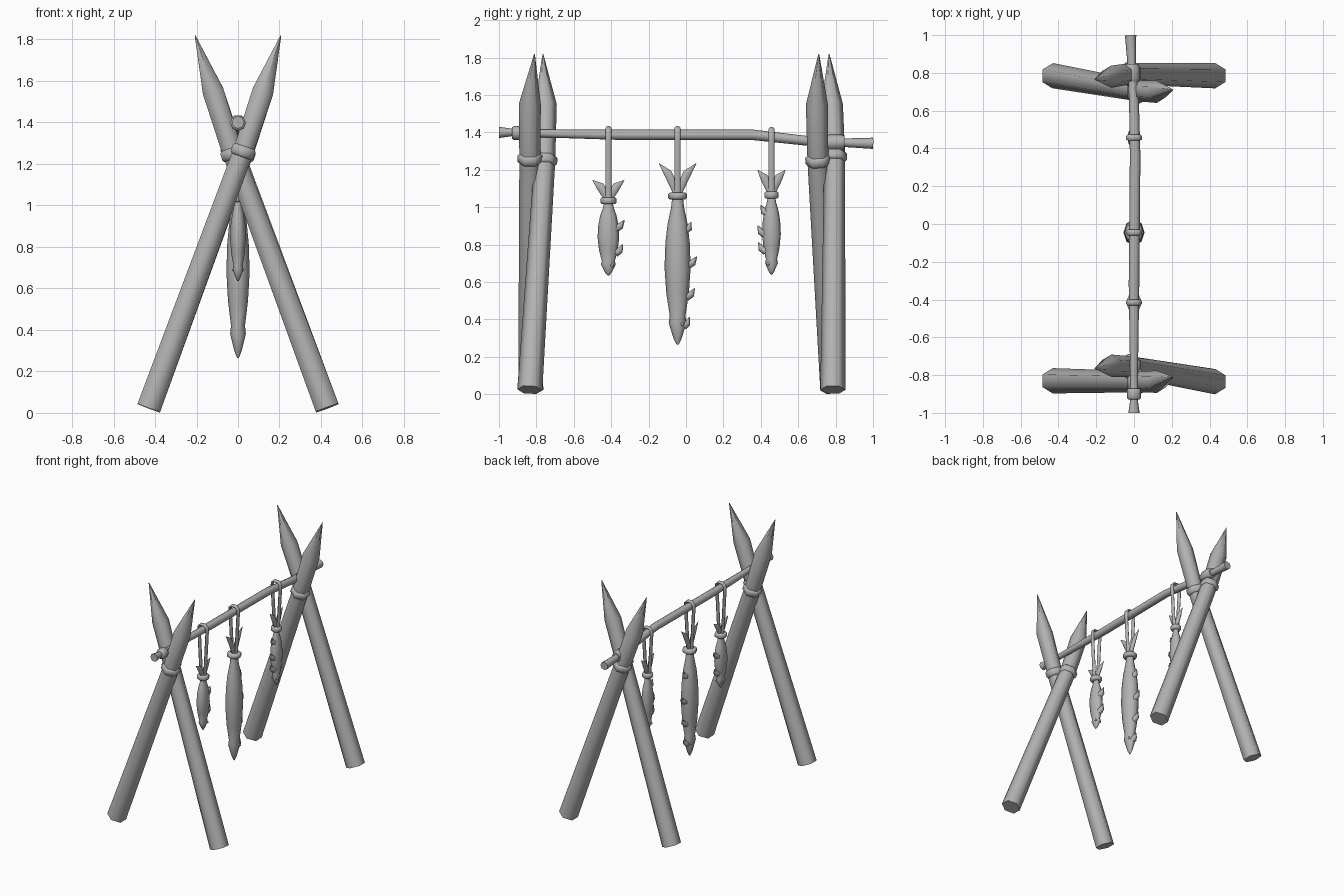
import bpy, bmesh, math
from mathutils import Vector

cube = bpy.data.objects.get("Cube")
if cube:
    bpy.data.objects.remove(cube, do_unlink=True)

mat = bpy.data.materials.new("plain_grey")
mat.use_nodes = True
GREY = (0.45, 0.45, 0.45, 1)
mat.diffuse_color = GREY
mat.node_tree.nodes["Principled BSDF"].inputs["Base Color"].default_value = GREY

X, Y = Vector((1, 0, 0)), Vector((0, 1, 0))


def finish(name, bm, angle=65):
    bmesh.ops.recalc_face_normals(bm, faces=bm.faces)
    mesh = bpy.data.meshes.new(name)
    bm.to_mesh(mesh)
    bm.free()
    mesh.materials.append(mat)
    obj = bpy.data.objects.new(name, mesh)
    bpy.context.collection.objects.link(obj)
    bpy.ops.object.select_all(action='DESELECT')
    obj.select_set(True)
    bpy.context.view_layer.objects.active = obj
    bpy.ops.object.shade_smooth_by_angle(angle=math.radians(angle))
    return obj


def loft(name, path, radii, sides, ref=Y, closed=False):
    """Sweep an ellipse along a path; each radius is (along ref, across ref)."""
    path = [Vector(p) for p in path]
    n = len(path)
    bm = bmesh.new()
    rings = []
    for i, p in enumerate(path):
        a = path[(i - 1) % n] if closed else path[max(i - 1, 0)]
        b = path[(i + 1) % n] if closed else path[min(i + 1, n - 1)]
        t = (b - a).normalized()
        u = (ref - t * ref.dot(t)).normalized()
        v = t.cross(u)
        ru, rv = radii[i] if isinstance(radii[i], tuple) else (radii[i], radii[i])
        rings.append([bm.verts.new(p + u * ru * math.cos(k * math.tau / sides)
                                   + v * rv * math.sin(k * math.tau / sides))
                      for k in range(sides)])
    for i in range(n if closed else n - 1):
        r, s = rings[i], rings[(i + 1) % n]
        for k in range(sides):
            m = (k + 1) % sides
            bm.faces.new((r[k], r[m], s[m], s[k]))
    if not closed:
        bm.faces.new(rings[0])
        bm.faces.new(rings[-1])
    return finish(name, bm)


def band(name, centre, direction, radius, width, sides, ref=Y):
    """Rounded lashing wrapped round a pole."""
    c, d = Vector(centre), Vector(direction).normalized()
    steps = (-0.5, -0.3, 0.3, 0.5)
    return loft(name, [c + d * width * s for s in steps],
                [radius * f for f in (0.82, 1, 1, 0.82)], sides, ref)


# Crossed, sharpened poles: side of the foot, then y at foot, ring, shoulder, tip
legs = {
    "front_right_leg": (-1, -0.83, -0.835, -0.835, -0.81, 1.26),
    "front_left_leg": (1, -0.835, -0.755, -0.75, -0.765, 1.25),
    "back_right_leg": (-1, 0.785, 0.705, 0.70, 0.71, 1.25),
    "back_left_leg": (1, 0.785, 0.795, 0.78, 0.765, 1.27),
}
for name, (s, y0, y1, y2, y3, zr) in legs.items():
    ring = Vector((-0.025 * s, y1, zr))
    foot = Vector((0.43 * s, y0, 0.024))
    shoulder = Vector((-0.12 * s, y2, 1.55))
    loft(name, [foot, ring, shoulder, (-0.207 * s, y3, 1.82)],
         [0.067, 0.056, 0.059, 0.002], 6)
    band(name + "_lashing", ring, shoulder - foot, 0.067, 0.055, 6)

# Slightly crooked crossbar with its end lashings
loft("crossbar",
     [(0, -1, 1.40), (0, -0.93, 1.40), (0, -0.78, 1.395), (0, -0.32, 1.387),
      (0.006, 0.36, 1.387), (0, 0.65, 1.355), (-0.012, 0.85, 1.345), (-0.018, 1, 1.342)],
     [0.03, 0.02, 0.021, 0.028, 0.028, 0.026, 0.023, 0.03], 8, X)
band("front_bar_lashing", (0, -0.9, 1.397), Y, 0.038, 0.06, 8, X)
band("back_bar_lashing", (-0.01, 0.8, 1.347), Y, 0.042, 0.095, 8, X)

# Fish outline: fraction of length from the snout, fraction of full depth
OUTLINE = [(0, 0.08), (0.04, 0.3), (0.15, 0.68), (0.2, 0.6), (0.35, 0.86), (0.53, 1),
           (0.7, 0.93), (0.83, 0.76), (0.94, 0.5), (1, 0.42)]


def fish(name, y, snout, neck, bar_z, depth, thick, tail_z, spread, back, fins):
    length = neck - snout
    loft(name + "_body", [(0, y, snout + t * length) for t, r in OUTLINE],
         [(depth * r, thick * r) for t, r in OUTLINE], 8)
    knot = neck + 0.015
    band(name + "_knot", (0, y, knot), (0, 0, 1), 0.6 * depth + 0.008, 0.036, 8)
    # cord looped over the bar
    half = [(0.015, knot), (0.033, bar_z - 0.02), (0.033, bar_z + 0.018), (0.016, bar_z + 0.035)]
    loop = half + [(-x, z) for x, z in reversed(half)]
    loft(name + "_cord", [(x, y, z) for x, z in loop], [(0.016, 0.01)] * len(loop), 6, Y, True)
    # forked tail
    rise = tail_z - knot
    for label, s in (("front", -1), ("back", 1)):
        loft(f"{name}_{label}_tail_fin",
             [(0, y + s * spread * f, knot + rise * g)
              for f, g in ((0.05, 0), (0.25, 0.38), (0.52, 0.7), (1, 1))],
             [(0.012, 0.01), (0.022, 0.014), (0.022, 0.012), (0.001, 0.001)], 6)
    # swept thorn-like fins along the back
    for i, (z, out) in enumerate(fins):
        t = (z - snout) / length
        r = next(a[1] + (b[1] - a[1]) * (t - a[0]) / (b[0] - a[0])
                 for a, b in zip(OUTLINE, OUTLINE[1:]) if a[0] <= t <= b[0]) * depth
        loft(f"{name}_back_fin_{i + 1}",
             [(0, y + back * (r - 0.015), z - 0.035), (0, y + back * (r + 0.4 * out), z - 0.02),
              (0, y + back * (r + out), z + 0.012)],
             [(0.022, 0.022), (0.018, 0.018), (0.002, 0.002)], 6)
    # eyes
    for label, s in (("left", 1), ("right", -1)):
        bm = bmesh.new()
        bmesh.ops.create_icosphere(bm, subdivisions=1, radius=0.01)
        bmesh.ops.translate(bm, verts=bm.verts, vec=(
            s * thick * 0.5, y + back * depth * 0.35, snout + 0.14 * length))
        finish(f"{name}_{label}_eye", bm)


fish("front_fish", -0.415, 0.635, 1.02, 1.39, 0.058, 0.038, 1.145, 0.085, 1,
     [(0.92, 0.035), (0.79, 0.025)])
fish("middle_fish", -0.045, 0.265, 1.045, 1.39, 0.07, 0.056, 1.235, 0.1, 1,
     [(0.91, 0.02), (0.725, 0.035), (0.555, 0.03), (0.4, 0.02)])
fish("back_fish", 0.457, 0.64, 1.05, 1.385, 0.05, 0.038, 1.2, 0.075, -1,
     [(1.0, 0.025), (0.89, 0.025), (0.8, 0.025)])
